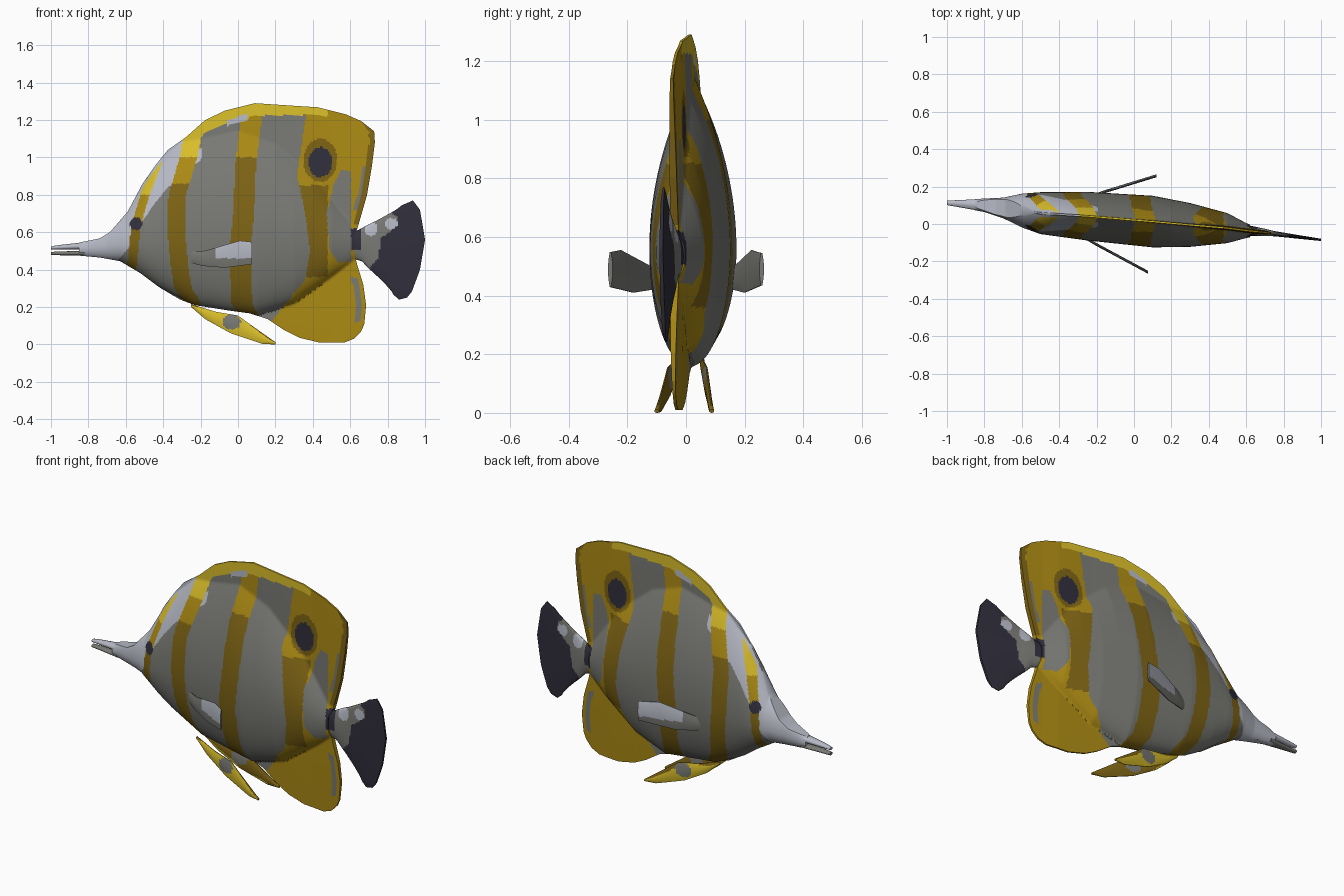
import bpy, bmesh, math

if "Cube" in bpy.data.objects:
    bpy.data.objects.remove(bpy.data.objects["Cube"])


def curve(*pts):
    """Piecewise-linear function through (input, output) points."""
    def f(v):
        if v <= pts[0][0]:
            return pts[0][1]
        for (a, fa), (b, fb) in zip(pts, pts[1:]):
            if v <= b:
                return fa + (fb - fa) * (v - a) / (b - a)
        return pts[-1][1]
    return f


# Flat colours
COLOURS = [("warm_grey", (.19, .19, .175)), ("pale_grey", (.47, .49, .56)),
           ("yellow", (.41, .255, .007)), ("dark_yellow", (.205, .125, .007)),
           ("bright_yellow", (.69, .51, .023)), ("navy_black", (.03, .028, .045))]
GREY, PALE, YELLOW, DARK, BRIGHT, NAVY = range(6)
MATS = []
for label, rgb in COLOURS:
    m = bpy.data.materials.new(label)
    m.diffuse_color = (*rgb, 1)
    m.use_nodes = True
    m.node_tree.nodes["Principled BSDF"].inputs["Base Color"].default_value = m.diffuse_color
    MATS.append(m)


def sheet(name, x0, x1, top, bottom, centre, half, colour, nx, nz, right=None, pivot=0):
    """Two-sided lofted panel in the xz plane, thickness half(x, z, t) about centre(x)."""
    bm = bmesh.new()
    sides = ([], [])
    for i in range(nx + 1):
        s = x0 + (x1 - x0) * i / nx
        cols = ([], [])
        for j in range(nz + 1):
            t = j / nz
            z = bottom(s) + (top(s) - bottom(s)) * t
            x = s
            if right:  # shear the rear columns to the trailing edge
                x += (right(z) - x1) * max(0, (s - pivot) / (x1 - pivot))
            h = half(x, z, 2 * t - 1)
            for k, sign in enumerate((-1, 1)):
                cols[k].append(bm.verts.new((x, centre(x) + sign * h, z)))
        sides[0].append(cols[0])
        sides[1].append(cols[1])
    A, B = sides
    for g in sides:
        for i in range(nx):
            for j in range(nz):
                bm.faces.new((g[i][j], g[i + 1][j], g[i + 1][j + 1], g[i][j + 1]))
    for j in (0, nz):
        for i in range(nx):
            bm.faces.new((A[i][j], A[i + 1][j], B[i + 1][j], B[i][j]))
    for i in (0, nx):
        for j in range(nz):
            bm.faces.new((A[i][j], A[i][j + 1], B[i][j + 1], B[i][j]))
    bmesh.ops.recalc_face_normals(bm, faces=bm.faces)
    for f in bm.faces:
        c = f.calc_center_median()
        f.material_index = colour(c.x, c.z, f.normal)
    me = bpy.data.meshes.new(name)
    bm.to_mesh(me)
    bm.free()
    for m in MATS:
        me.materials.append(m)
    ob = bpy.data.objects.new(name, me)
    bpy.context.collection.objects.link(ob)
    bpy.context.view_layer.objects.active = ob
    ob.select_set(True)
    bpy.ops.object.shade_smooth_by_angle(angle=math.radians(35))
    ob.select_set(False)
    return ob


# Body spine (gentle sideways bend) and silhouette, fins included
spine = curve((-1, .113), (-.8, .10), (-.6, .072), (-.5, .058), (-.25, .042), (.1, .013),
              (.3, -.005), (.5, -.022), (.6, -.035), (.7, -.045), (1, -.085))
top = curve((-.85, .545), (-.74, .567), (-.685, .60), (-.59, .71), (-.51, .86), (-.44, .96),
            (-.375, 1.04), (-.28, 1.107), (-.175, 1.2), (-.07, 1.25), (.09, 1.29),
            (.42, 1.268), (.55, 1.23), (.61, 1.195), (.64, 1.14))
bottom = curve((-.85, .475), (-.74, .465), (-.63, .445), (-.52, .38), (-.42, .305),
               (-.31, .24), (-.23, .21), (-.04, .18), (.064, .166), (.16, .135),
               (.25, .075), (.33, .035), (.44, .01), (.58, .01), (.62, .03), (.64, .07))
trailing = curve((0, .62), (.04, .645), (.107, .675), (.21, .685), (.32, .67), (.43, .636),
                 (.50, .62), (.58, .62), (.625, .64), (.80, .69), (.96, .717), (1.08, .732),
                 (1.14, .728), (1.2, .69), (1.27, .66))

# Fleshy body inside the silhouette
flesh_top = curve((-.85, .547), (-.6, .71), (-.45, .95), (-.3, 1.09), (0, 1.16),
                  (.2, 1.09), (.4, .93), (.64, .62))
flesh_bottom = curve((-.85, .473), (-.63, .443), (-.42, .303), (-.23, .208), (.1, .158),
                     (.3, .22), (.5, .36), (.64, .46))
flesh_half = curve((-.85, .03), (-.8, .036), (-.7, .055), (-.6, .09), (-.5, .112),
                   (-.25, .13), (.1, .138), (.3, .117), (.5, .08), (.6, .04), (.66, .022))
flesh_mid = curve((-.85, .51), (-.6, .54), (-.2, .56), (.3, .56), (.64, .54))
flesh_power = curve((-.8, .55), (-.5, .75), (-.2, 1))


def body_half(x, z, t):
    zc = flesh_mid(x)
    if z > zc:
        u, p = (z - zc) / (flesh_top(x) - zc), flesh_power(x)
    else:
        u, p = (zc - z) / (zc - flesh_bottom(x)), .5
    fin = .005 + .008 * (1 - t * t)
    return max(fin, flesh_half(x) * max(0, 1 - u * u) ** p)


# Stripe centre lines and patch edges, as x by height
stripe1 = curve((.39, -.57), (.64, -.545), (.8, -.497), (.97, -.432))
stripe2 = curve((.2, -.23), (.3, -.295), (.4, -.31), (.6, -.33), (.8, -.325), (1, -.265), (1.15, -.235))
stripe3 = curve((.15, .06), (.22, .02), (.5, .01), (.7, .03), (.95, .04), (1.2, .07))
rear = curve((.1, .16), (.15, .2), (.25, .28), (.35, .36), (.5, .385), (.7, .36), (.9, .315), (1.2, .36))
patch = curve((.42, .55), (.5, .49), (.7, .475), (.85, .51), (.93, .55))


def oval(x, z, cx, cz, rx, rz):
    return ((x - cx) / rx) ** 2 + ((z - cz) / rz) ** 2 < 1


def body_colour(x, z, n):
    depth = top(min(x, .64)) - z
    if oval(x, z, -.545, .645, .032, .034) or oval(x, z, .44, .975, .063, .08):
        return NAVY
    if x > .605 and .505 < z < .62:
        return NAVY
    if x < -.2:  # head
        if abs(x - stripe1(z)) < .025 and .38 < z < .98 and (depth > .02 or z < .7):
            return BRIGHT if z > .8 else YELLOW if z > .64 else DARK
        if abs(x - stripe2(z)) < .047:
            return BRIGHT if z > 1.0 else YELLOW if z > .86 else DARK
        if x < stripe2(z) and (depth < .2 or x < -.66 and z > .49):
            return PALE
    if -.06 < x < .05 and .05 < depth < .085 or -.23 < x < -.19 and .13 < depth < .19:
        return PALE
    if -.27 < x < .48 and depth < .07 - .08 * max(0, x - .05):
        return BRIGHT
    if abs(x - stripe3(z)) < .056:
        return YELLOW if z > 1.0 else DARK
    if x > rear(z):  # rear band, dorsal and anal fins
        if oval(x, z, .44, .985, .09, .115):
            return DARK
        if patch(z) < x < .605 and .44 < z < .93:
            return GREY
        if z > .64 and x > trailing(z) - .03:
            return DARK
        if .72 < z < .95 and x > trailing(z) - .05:
            return GREY
        if z < .36 and trailing(z) - .055 < x < trailing(z) - .025 and z > .12:
            return GREY
        if .36 < z < .85 and x < .48:
            return DARK
        return YELLOW
    return GREY


sheet("body", -.85, .64, top, bottom, spine, body_half, body_colour, 220, 120, trailing, .3)

# Jaws: two slim tapering halves with a mouth gap
jaw_half = curve((-1, .01), (-.82, .03))
for name, up, low, col in (
        ("upper_jaw", curve((-1, .523), (-.97, .53), (-.82, .547)), curve((-1, .508), (-.82, .506)), PALE),
        ("lower_jaw", curve((-1, .495), (-.82, .502)), curve((-1, .478), (-.82, .474)), GREY)):
    sheet(name, -1, -.82, up, low, spine,
          lambda x, z, t: .002 + jaw_half(x) * math.sqrt(max(0, 1 - t * t)),
          lambda x, z, n, c=col: c, 8, 8)

# Tail fin
tail_edge = curve((.24, .895), (.283, .93), (.40, .973), (.56, 1), (.72, .973), (.77, .935))
tail_dark = curve((.3, .70), (.42, .71), (.46, .75), (.57, .765), (.6, .81), (.64, .86), (.68, .85), (.72, .80))


def tail_colour(x, z, n):
    if x > tail_dark(z) or x < .66 and .505 < z < .62:
        return NAVY
    return PALE if oval(x, z, .71, .62, .035, .04) or oval(x, z, .82, .645, .035, .03) else GREY


tail_thick = curve((.58, .03), (.66, .022), (.75, .012), (1, .004))
sheet("tail_fin", .58, .93,
      curve((.58, .6), (.64, .61), (.73, .66), (.86, .745), (.93, .77)),
      curve((.58, .47), (.663, .444), (.73, .374), (.84, .265), (.89, .24), (.93, .25)),
      spine, lambda x, z, t: .002 + tail_thick(x) * math.sqrt(max(0, 1 - t * t)),
      tail_colour, 50, 50, tail_edge, .7)

# Paired fins, left and right
thin = lambda x, z, t: .002 + .006 * (1 - t * t)
pectoral_top = curve((-.27, .495), (-.18, .5), (.01, .555), (.075, .548), (.12, .545))
pectoral_bottom = curve((-.27, .44), (-.19, .42), (-.07, .41), (.12, .435))
pelvic_top = curve((-.25, .215), (-.12, .175), (0, .155), (.05, .118), (.2, .012))
pelvic_bottom = curve((-.25, .2), (-.175, .135), (-.04, .06), (.13, .003), (.2, 0))


def pectoral_colour(x, z, n):
    return PALE if n.x < 0 and z > .46 and x > -.12 else GREY  # inner faces stay grey


def pelvic_colour(x, z, n):
    if oval(x, z, -.035, .12, .05, .04):
        return GREY
    if n.x > 0:
        return DARK
    return BRIGHT if z > .13 - .5 * (x + .2) else YELLOW


for side, tip, pec, pel in (
        ("right", .075, curve((-.25, -.08), (-.2, -.11), (.075, -.258)), curve((-.25, -.015), (.2, -.1))),
        ("left", .12, curve((-.25, .14), (-.15, .175), (.12, .258)), curve((-.25, .05), (.2, .088)))):
    sheet(side + "_pectoral_fin", -.25, tip, pectoral_top, pectoral_bottom, pec, thin, pectoral_colour, 30, 14)
    sheet(side + "_pelvic_fin", -.25, .2, pelvic_top, pelvic_bottom, pel, thin, pelvic_colour, 40, 14)
